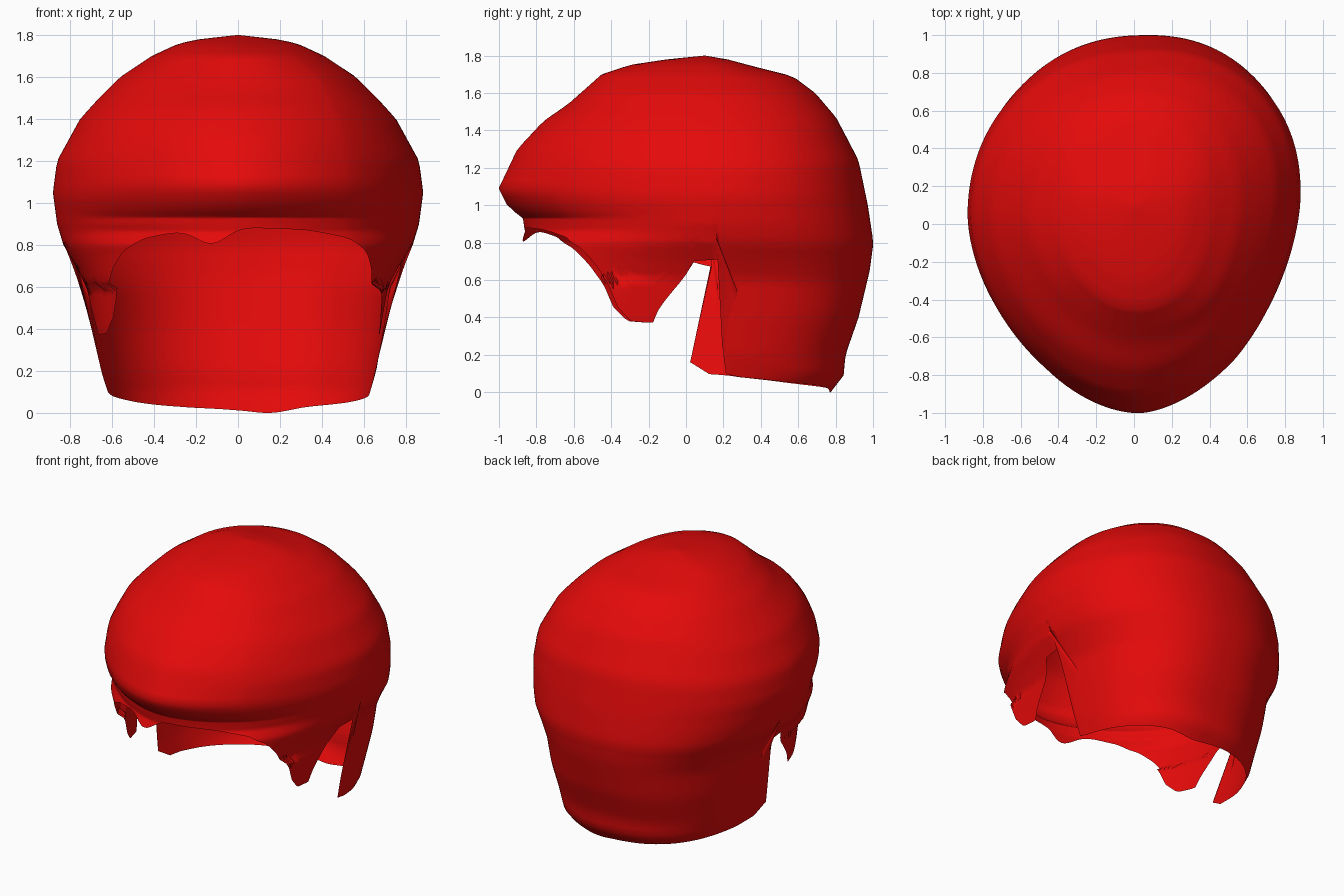
import bpy
import math
from mathutils import Vector

cube = bpy.data.objects.get("Cube")
if cube:
    bpy.data.objects.remove(cube, do_unlink=True)

COLUMNS, DOME_ROWS, SIDE_ROWS = 240, 30, 22
CROWN_Z, BROW_Z, MID_Y = 1.8, 0.96, 0.1

# Outline pairs (height, distance): front reach, back reach, half width
FRONT = [(0, .8), (.6, .95), (.8, .99), (.86, .96), (.93, .97), (.99, 1.05), (1.09, 1.1),
         (1.3, 1.0), (1.45, .86), (1.54, .73), (1.7, .55), (1.75, .4), (1.78, .2), (1.8, 0)]
BACK = [(0, .67), (.09, .74), (.2, .75), (.4, .82), (.65, .88), (.8, .9), (1, .87),
        (1.24, .82), (1.47, .7), (1.6, .59), (1.69, .47), (1.74, .27), (1.78, .12), (1.8, 0)]
WIDTH = [(0, .57), (.08, .62), (.2, .655), (.4, .69), (.6, .72), (.7, .77), (.8, .83),
         (.9, .86), (1.05, .88), (1.2, .86), (1.4, .75), (1.5, .66), (1.6, .56),
         (1.7, .41), (1.76, .28), (1.78, .18), (1.8, 0)]
# Plan roundness by height: pointed at the brow, fuller lower down
ROUND_FRONT = [(.4, 2.5), (.6, 2.3), (.75, 2.0), (.87, 1.8), (1.1, 1.75), (1.6, 2.0)]
ROUND_BACK = [(.4, 2.4), (1.0, 2.15)]
# Sideways drift of the front by height
DRIFT = [(.4, .08), (.75, .07), (.9, .05), (1.6, .05), (1.8, 0)]
# Lower rim: (sine of the angle from front -1 to back 1, height)
RIM_FRONT = [(-1, .88), (-.93, .87), (-.8, .83), (-.7, .77), (-.6, .68), (-.51, .58),
             (-.456, .46), (-.37, .38), (-.235, .37), (-.2, .45), (-.08, .62), (-.07, .7)]
RIM_BACK = [(.2, .08), (.6, .05), (.9, .03), (1, .02)]
RIM_LEFT = RIM_FRONT + [(.06, .71), (.085, .1)] + RIM_BACK
RIM_RIGHT = RIM_FRONT + [(.03, .67), (.055, .1)] + RIM_BACK


def lerp(table, v):
    """Piecewise linear lookup."""
    if v <= table[0][0]:
        return table[0][1]
    for (a, p), (b, q) in zip(table, table[1:]):
        if v <= b:
            return p + (q - p) * (v - a) / (b - a)
    return table[-1][1]


def bump(v, center, spread):
    return math.exp(-((v - center) / spread) ** 2)


def rim_height(c, s):
    z = lerp(RIM_LEFT if c > 0 else RIM_RIGHT, s)
    if s < -.7:  # wavy fringe
        z -= .07 * bump(c, -.24, .12)
    elif s > .6:  # lowest point of the nape
        z -= .022 * bump(c, .2, .2)
    return z


def surface(c, s, z):
    """Point of the hair shell for a direction and a height."""
    n = lerp(ROUND_FRONT if s < 0 else ROUND_BACK, z)
    x = math.copysign(abs(c) ** (2 / n), c) * lerp(WIDTH, z)
    y = math.copysign(abs(s) ** (2 / n), s) * lerp(FRONT if s < 0 else BACK, z)
    if s < 0:
        spread = min(1, s * s * (4 if z < .6 else 1.6))
        x += lerp(DRIFT, z) * spread
    p = Vector((x, y + MID_Y, z))
    # lopsided plan
    p += Vector((c, s, 0)) * .06 * c * s * min(1, (CROWN_Z - z) * 2.5)
    # loose strand behind the right ear, hollow behind the left ear
    if c < 0:
        p.y -= .16 * bump(z, .17, .11) * bump(p.y, .14, .07)
    else:
        p.y += .08 * bump(z, .53, .1) * bump(p.y, .18, .08)
    return p


# Hair shell: level rings over the dome, then rings easing down to the rim
verts, faces = [Vector((0, MID_Y, CROWN_Z))], []
ROWS = DOME_ROWS + SIDE_ROWS
for r in range(1, ROWS + 1):
    for i in range(COLUMNS):
        a = 2 * math.pi * i / COLUMNS
        c, s = math.cos(a), math.sin(a)
        if r <= DOME_ROWS:
            z = CROWN_Z + (BROW_Z - CROWN_Z) * (r / DOME_ROWS) ** 1.6
        else:
            z = BROW_Z + (rim_height(c, s) - BROW_Z) * (r - DOME_ROWS) / SIDE_ROWS
        verts.append(surface(c, s, z))

for i in range(COLUMNS):
    j = (i + 1) % COLUMNS
    faces.append((0, 1 + i, 1 + j))
    for r in range(ROWS - 1):
        top, low = 1 + r * COLUMNS, 1 + (r + 1) * COLUMNS
        faces.append((top + i, low + i, low + j, top + j))

mesh = bpy.data.meshes.new("hair")
mesh.from_pydata(verts, [], faces)
mesh.update()
hair = bpy.data.objects.new("hair", mesh)
bpy.context.collection.objects.link(hair)

# Red hair colour
red = bpy.data.materials.new("bright red")
red.use_nodes = True
color = (.78, .003, .003, 1)
red.diffuse_color = color
red.node_tree.nodes["Principled BSDF"].inputs["Base Color"].default_value = color
mesh.materials.append(red)

bpy.ops.object.select_all(action='DESELECT')
hair.select_set(True)
bpy.context.view_layer.objects.active = hair
bpy.ops.object.shade_smooth_by_angle(angle=math.radians(60))
